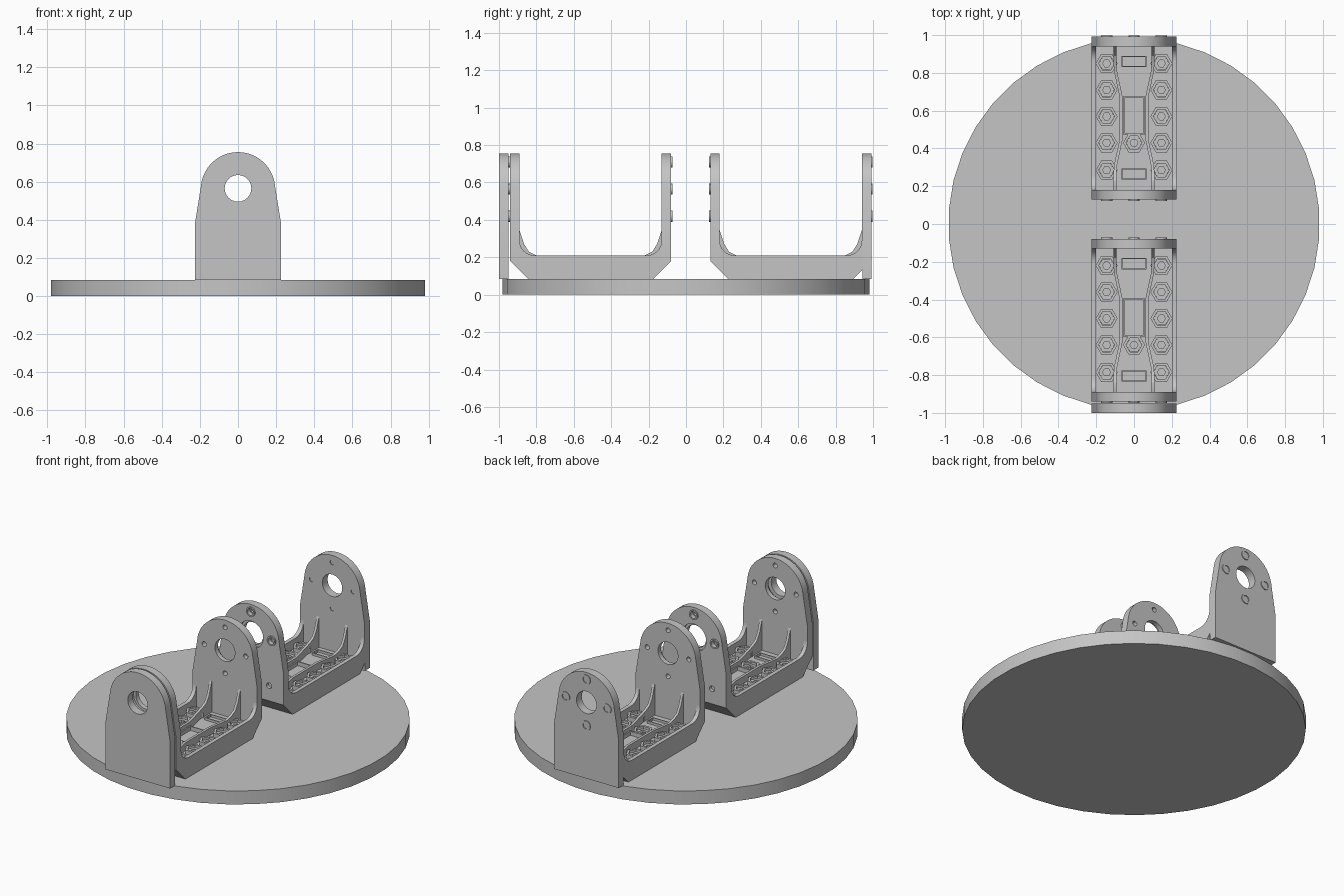
import bpy, bmesh
from math import sin, cos, pi, radians

if "Cube" in bpy.data.objects:
    bpy.data.objects.remove(bpy.data.objects["Cube"])

grey = bpy.data.materials.new("plain_grey")
grey.use_nodes = True
COLOUR = (0.56, 0.56, 0.56, 1)
grey.diffuse_color = COLOUR
grey.node_tree.nodes["Principled BSDF"].inputs["Base Color"].default_value = COLOUR


def place(u, v, t, axis):
    return {"x": (t, u, v), "y": (u, t, v), "z": (u, v, t)}[axis]


def ngon(cu, cv, r, n=24, start=0.0):
    return [(cu + r * cos(start + 2 * pi * i / n), cv + r * sin(start + 2 * pi * i / n))
            for i in range(n)]


def rect(cu, cv, hu, hv):
    return [(cu - hu, cv - hv), (cu + hu, cv - hv), (cu + hu, cv + hv), (cu - hu, cv + hv)]


def loft(bm, rings, closed=False):
    """Skin a run of equal point rings; cap the ends unless closed."""
    vs = [[bm.verts.new(p) for p in ring] for ring in rings]
    n = len(vs[0])
    pairs = list(zip(vs, vs[1:])) + ([(vs[-1], vs[0])] if closed else [])
    for a, b in pairs:
        for i in range(n):
            bm.faces.new((a[i], a[(i + 1) % n], b[(i + 1) % n], b[i]))
    if not closed:
        bm.faces.new(vs[0])
        bm.faces.new(vs[-1])


def prism(bm, pts, axis, lo, hi):
    loft(bm, [[place(u, v, t, axis) for u, v in pts] for t in (lo, hi)])


def tube(bm, outer, inner, axis, lo, hi):
    loft(bm, [[place(u, v, t, axis) for u, v in pts]
              for pts, t in ((outer, lo), (outer, hi), (inner, hi), (inner, lo))], True)


def make(name, bm):
    bmesh.ops.recalc_face_normals(bm, faces=bm.faces)
    mesh = bpy.data.meshes.new(name)
    bm.to_mesh(mesh)
    bm.free()
    mesh.materials.append(grey)
    obj = bpy.data.objects.new(name, mesh)
    bpy.context.collection.objects.link(obj)
    return obj


def select(obj):
    bpy.ops.object.select_all(action="DESELECT")
    obj.select_set(True)
    bpy.context.view_layer.objects.active = obj


def smooth(obj):
    select(obj)
    bpy.ops.object.shade_smooth_by_angle(angle=radians(30))
    return obj


def cut(obj, holes, lo, hi):
    """Bore round holes (x, z, radius) through obj between two y values."""
    bm = bmesh.new()
    for x, z, r in holes:
        prism(bm, ngon(x, z, r), "y", lo, hi)
    cutter = make("hole_cutter", bm)
    cutter.hide_render = True
    mod = obj.modifiers.new("holes", "BOOLEAN")
    mod.operation, mod.solver, mod.object = "DIFFERENCE", "EXACT", cutter
    select(obj)
    bpy.ops.object.modifier_apply(modifier=mod.name)
    bpy.data.objects.remove(cutter)


# Shared measurements
BASE, FLOOR, RIM, HOLE_Z = 0.085, 0.15, 0.21, 0.565
W, END, IN = 0.225, 0.43, 0.38
SCREWS = [(0.145 * cos(k * pi / 2), HOLE_Z + 0.145 * sin(k * pi / 2)) for k in range(4)]


def arch(bottom):
    """Upright outline with tapered sides and a round top."""
    top = [(0.195 * cos(a), 0.56 + 0.195 * sin(a))
           for a in (radians(5) + i * radians(170) / 28 for i in range(29))]
    return [(-W, bottom), (W, bottom), (W, 0.385)] + top + [(-W, 0.385)]


def end_plate(name, lo, hi):
    bm = bmesh.new()
    prism(bm, arch(BASE), "y", lo, hi)
    plate = make(name, bm)
    cut(plate, [(0, HOLE_Z, 0.07)], lo - 0.1, hi + 0.1)
    smooth(plate)


# Round base
bm = bmesh.new()
prism(bm, ngon(0, 0, 0.983, 40, radians(4.5)), "z", 0, BASE)
smooth(make("base_disc", bm))

# Loose plates at the two ends
end_plate("front_plate", -1.0, -0.949)
end_plate("back_plate", 0.945, 0.993)

parts = []

# Bracket floor between the side rails
bm = bmesh.new()
under = [(-END, 0.18), (-0.335, BASE), (0.335, BASE), (END, 0.18)]
prism(bm, under + [(IN, 0.18), (IN, FLOOR), (-IN, FLOOR), (-IN, 0.18)], "x", -0.2, 0.2)
parts.append(make("bracket_floor", bm))

# Side rails with a curve up into the uprights
bm = bmesh.new()
sweep = [(IN - 0.08 + 0.08 * sin(a), RIM + 0.08 - 0.08 * cos(a))
         for a in (i * pi / 16 for i in range(9))]
rail = under + [(IN, 0.18)] + sweep[::-1] + [(-y, z) for y, z in sweep] + [(-IN, 0.18)]
for lo in (-W, 0.2):
    prism(bm, rail, "x", lo, lo + 0.025)
parts.append(make("side_rails", bm))

# Uprights with stepped bores, screw holes and recesses on the outer side
for name, s in (("front_upright", -1), ("back_upright", 1)):
    bm = bmesh.new()
    prism(bm, arch(0.18), "y", *sorted((s * IN, s * END)))
    wall = make(name, bm)
    cut(wall, [(0, HOLE_Z, 0.07)] + [(x, z, 0.015) for x, z in SCREWS],
        *sorted((s * 0.3, s * 0.5)))
    cut(wall, [(0, HOLE_Z, 0.085)] + [(x, z, 0.03) for x, z in SCREWS]
        + [(x, 0.275, 0.018) for x in (-0.126, 0.126)], *sorted((s * 0.41, s * 0.5)))
    parts.append(wall)

# Collars lining the screw recesses
bm = bmesh.new()
for s in (-1, 1):
    for x, z in SCREWS:
        tube(bm, ngon(x, z, 0.03), ngon(x, z, 0.021), "y", s * 0.41, s * 0.438)
parts.append(make("screw_collars", bm))

# Inner ribs: pinched at the middle, swept up the uprights at the ends
bm = bmesh.new()
half = [(0.39, 0.1, 0.37), (0.375, 0.1, 0.33), (0.355, 0.1, 0.27), (0.33, 0.1, 0.23),
        (0.29, 0.1, RIM), (0.25, 0.098, 0.2), (0.12, 0.07, 0.195)]
path = half + [(-y, x, z) for y, x, z in half[::-1]]
for s in (-1, 1):
    loft(bm, [[(s * x - 0.008, y, 0.14), (s * x + 0.008, y, 0.14),
               (s * x + 0.008, y, z), (s * x - 0.008, y, z)] for y, x, z in path])
parts.append(make("inner_ribs", bm))

# Hexagonal nut seats on the floor
bm = bmesh.new()
ROWS = (0.29, 0.15, 0.01, -0.13, -0.275)
for x, y in [(s * 0.145, y) for s in (-1, 1) for y in ROWS] + [(0, -0.13)]:
    tube(bm, ngon(x, y, 0.058, 6), ngon(x, y, 0.042, 6), "z", 0.14, 0.18)
    tube(bm, ngon(x, y, 0.0415, 6), ngon(x, y, 0.021, 6), "z", 0.14, 0.165)
parts.append(make("nut_seats", bm))

# Raised frames along the centre line
bm = bmesh.new()
tube(bm, rect(0, 0.015, 0.058, 0.1), rect(0, 0.015, 0.05, 0.092), "z", 0.14, 0.175)
for y in (0.3, -0.295):
    tube(bm, rect(0, y, 0.066, 0.03), rect(0, y, 0.06, 0.024), "z", 0.14, 0.165)
parts.append(make("floor_frames", bm))

# Two matching brackets
for obj in parts:
    smooth(obj)
    twin = obj.copy()
    bpy.context.collection.objects.link(twin)
    base_name = obj.name
    obj.name, twin.name = "front_bracket_" + base_name, "back_bracket_" + base_name
    obj.location.y, twin.location.y = -0.51, 0.56
